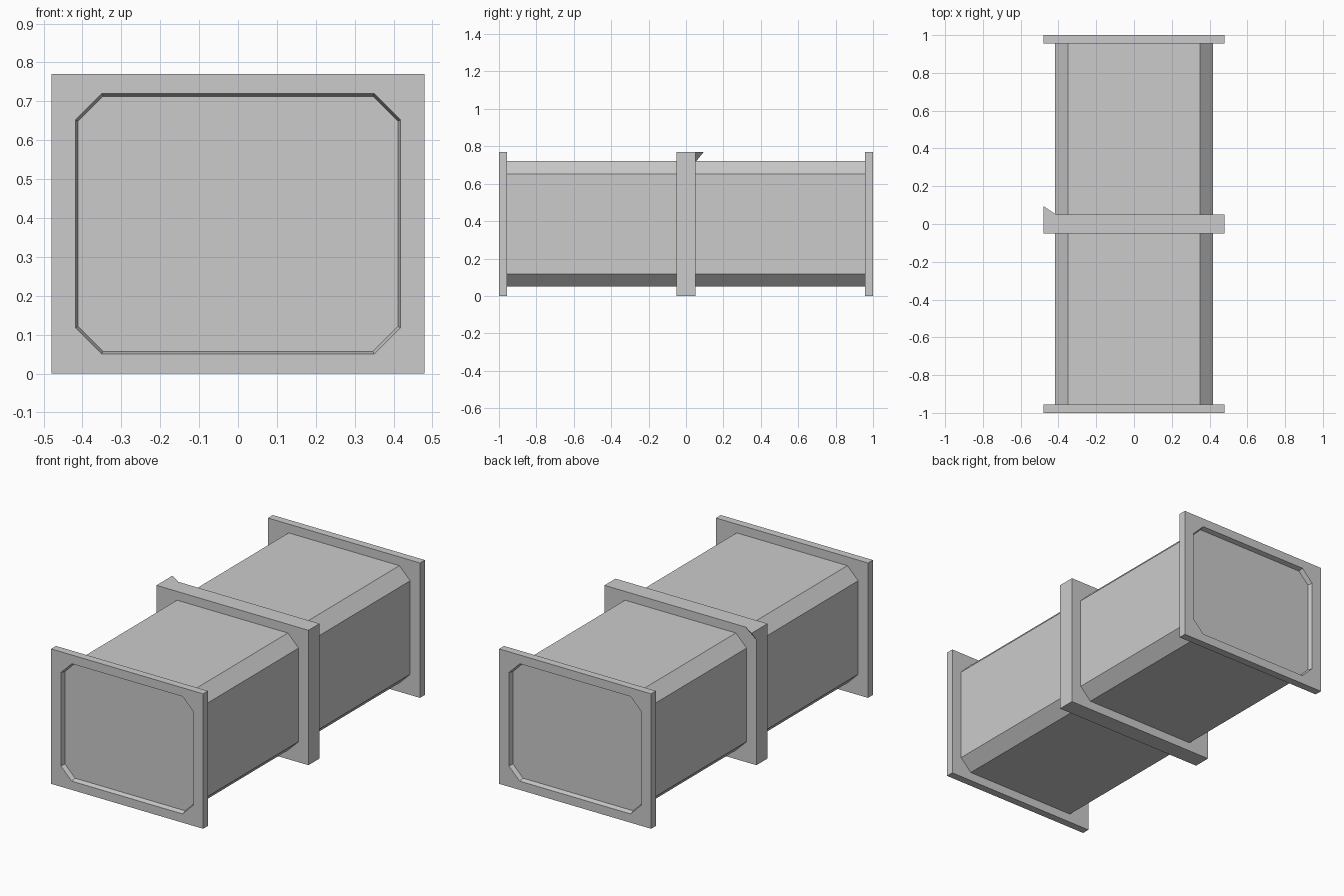
import bpy, bmesh

if "Cube" in bpy.data.objects:
    bpy.data.objects.remove(bpy.data.objects["Cube"])

ZC, ZH = 0.385, 0.385        # centre height and half height of the flanges
HX = 0.48                    # half width of the flanges


def finish(name, bm):
    bmesh.ops.recalc_face_normals(bm, faces=bm.faces)
    mesh = bpy.data.meshes.new(name)
    bm.to_mesh(mesh)
    bm.free()
    obj = bpy.data.objects.new(name, mesh)
    bpy.context.collection.objects.link(obj)
    return obj


def rect(bm, y):
    return [bm.verts.new((sx * HX, y, ZC + sz * ZH))
            for sx, sz in ((1, 1), (-1, 1), (-1, -1), (1, -1))]


def octagon(bm, y, inset=0.0):
    a, h, c = 0.418 - inset, 0.335 - inset, 0.068 - inset * 0.6
    pts = [(a, h - c), (a - c, h), (c - a, h), (-a, h - c),
           (-a, c - h), (c - a, -h), (a - c, -h), (a, c - h)]
    return [bm.verts.new((x, y, ZC + z)) for x, z in pts]


def bridge(bm, r0, r1):
    n = len(r0)
    for i in range(n):
        j = (i + 1) % n
        bm.faces.new((r0[i], r0[j], r1[j], r1[i]))


# chamfered duct running the full length (ends buried inside the end flanges)
bm = bmesh.new()
bridge(bm, octagon(bm, -0.965), octagon(bm, 0.965))
finish("duct_body", bm)

# end flanges with a shallow tapered octagonal recess
for name, s in (("front_flange", -1), ("back_flange", 1)):
    bm = bmesh.new()
    inner, outer = rect(bm, s * 0.956), rect(bm, s)
    lip, floor = octagon(bm, s), octagon(bm, s * 0.973, 0.007)
    bm.faces.new(inner)
    bridge(bm, inner, outer)
    for i in range(4):
        j = (i + 1) % 4
        bm.faces.new((outer[i], lip[2 * i], lip[2 * i + 1]))
        bm.faces.new((outer[i], lip[2 * i + 1], lip[2 * j], outer[j]))
    bridge(bm, lip, floor)
    bm.faces.new(floor)
    finish(name, bm)

# middle flange, with its back upper left corner drawn out into a spur
bm = bmesh.new()
f, b = rect(bm, -0.05), rect(bm, 0.05)
spur = b[1]
spur.co.y = 0.095
top_cut = bm.verts.new((-0.412, 0.05, 2 * ZH))
side_cut = bm.verts.new((-HX, 0.05, 0.715))
for face in (f,
             (b[0], top_cut, side_cut, b[2], b[3]),
             (top_cut, spur, side_cut),
             (f[0], b[0], top_cut, spur, f[1]),
             (f[1], spur, side_cut, b[2], f[2]),
             (f[2], b[2], b[3], f[3]),
             (f[3], b[3], b[0], f[0])):
    bm.faces.new(face)
finish("middle_flange", bm)
